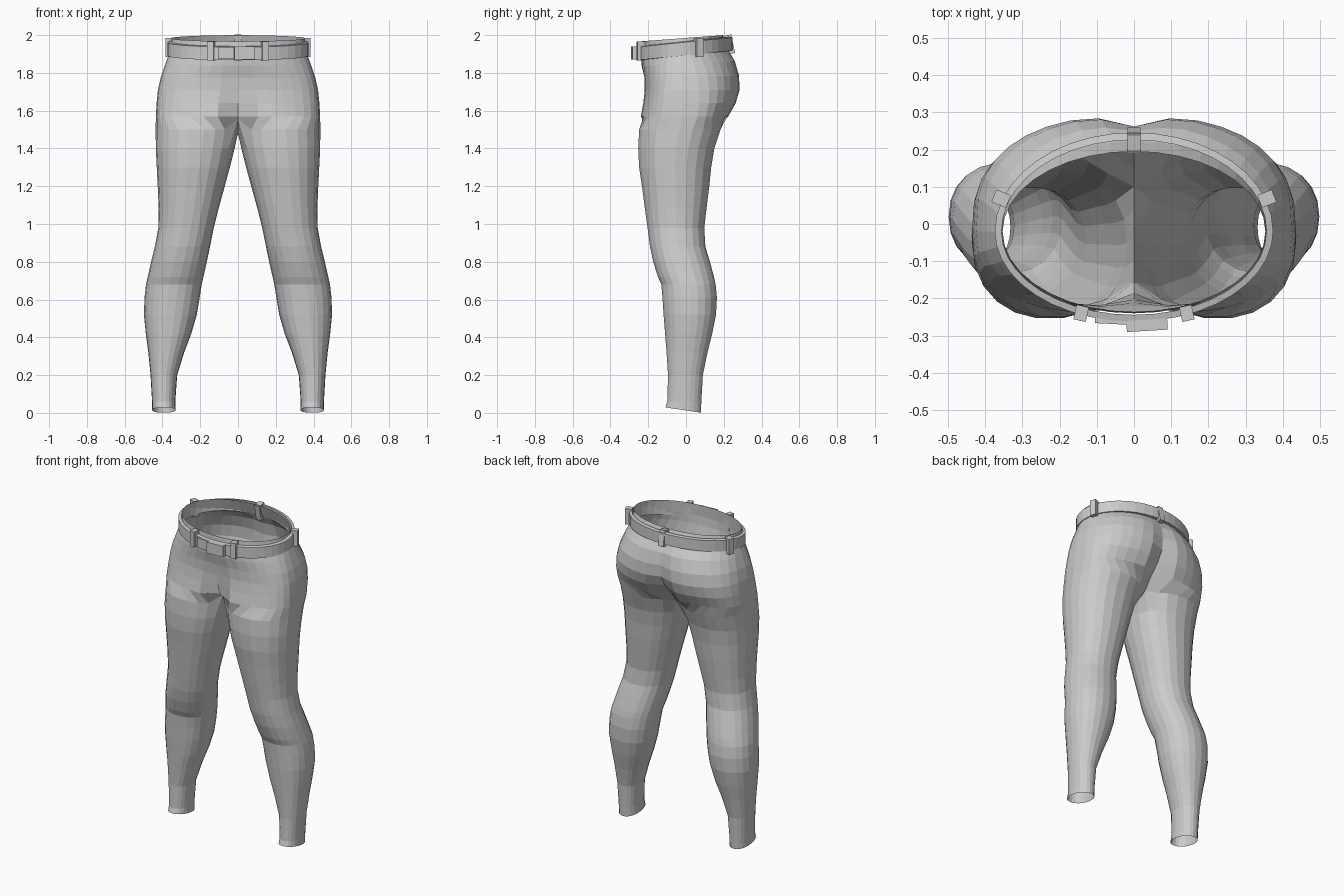
import bpy, bmesh, math
from mathutils import Matrix, Vector

if "Cube" in bpy.data.objects:
    bpy.data.objects.remove(bpy.data.objects["Cube"])

N = 22            # sides per leg
H = N - 4         # segments in each half ring of the pelvis


def spow(v, e):
    return math.copysign(abs(v) ** e, v)


def make_object(name, bm):
    bmesh.ops.recalc_face_normals(bm, faces=bm.faces)
    me = bpy.data.meshes.new(name)
    bm.to_mesh(me)
    bm.free()
    ob = bpy.data.objects.new(name, me)
    bpy.context.collection.objects.link(ob)
    return ob


def half_ring(X, yf, yfc, yb, ybc, e, segs=H):
    """Front centre -> outer side -> back centre, with optional centre creases."""
    cy = -0.02
    pts = []
    for k in range(segs + 1):
        a = math.pi * k / segs
        x = X * max(0.0, math.sin(a)) ** e
        c = spow(math.cos(a), e * e)
        y = cy + (yf - cy) * c if c > 0 else cy + (yb - cy) * -c
        crease = max(0.0, 1 - x / 0.11)
        y += crease * ((yfc - yf) if c > 0 else (ybc - yb))
        pts.append((0.0 if k in (0, segs) else x, y))
    return pts


# Leg sections: z, inner x, outer x, front y, back y
LEG = [
    (0.015, .33, .455, -.11, .08), (0.06, .332, .455, -.10, .082),
    (0.20, .322, .463, -.096, .09), (0.32, .285, .475, -.104, .115),
    (0.42, .247, .488, -.112, .14), (0.52, .218, .498, -.12, .16),
    (0.61, .203, .495, -.126, .165), (0.68, .192, .487, -.132, .158),
    (0.72, .183, .478, -.15, .15), (0.80, .165, .46, -.175, .128),
    (0.88, .148, .44, -.192, .104), (0.98, .128, .422, -.205, .098),
    (1.08, .103, .42, -.219, .11), (1.20, .07, .425, -.235, .125),
    (1.30, .043, .43, -.25, .135), (1.40, .018, .435, -.255, .152),
    (1.50, .0, .436, -.25, .185),
]
# Pelvis sections: z, half width, front, front centre, back, back centre, squareness, tilt
PELVIS = [
    (1.57, .435, -.243, -.185, .228, .15, .80, 0),
    (1.64, .431, -.23, -.203, .27, .215, .82, 0),
    (1.71, .424, -.222, -.212, .292, .255, .85, 0),
    (1.78, .408, -.224, -.22, .29, .262, .88, .02),
    (1.85, .384, -.235, -.235, .268, .25, .94, .05),
    (1.91, .362, -.24, -.24, .225, .22, 1, .07),
    (1.985, .353, -.236, -.236, .195, .195, 1, .075),
]

# Trousers: leg loft, crotch saddle on the centre line, then open half rings
bm = bmesh.new()
SADDLE = {2: (-.155, 1.555), 1: (-.10, 1.515), 0: (-.03, 1.48),
          N - 1: (.04, 1.475), N - 2: (.10, 1.50)}
rings = []
for i, (z, xi, xo, yf, yb) in enumerate(LEG):
    cx, cy, rx, ry = (xi + xo) / 2, (yf + yb) / 2, (xo - xi) / 2, (yb - yf) / 2
    ring = []
    for j in range(N):
        t = 2 * math.pi * j / N
        x = cx - rx * spow(math.cos(t), .92)
        y = cy - ry * spow(math.sin(t), .92)
        zz = z - .15 * (y - cy) if i == 0 else z
        if i == len(LEG) - 1 and j in SADDLE:
            x, (y, zz) = 0.0, SADDLE[j]
        ring.append(bm.verts.new((x, y, zz)))
    rings.append(ring)
for a, b in zip(rings, rings[1:]):
    for j in range(N):
        k = (j + 1) % N
        bm.faces.new((a[j], a[k], b[k], b[j]))
prev = rings[-1][2:N - 1]
for z, X, yf, yfc, yb, ybc, e, tilt in PELVIS:
    ring = [bm.verts.new((x, y, z + tilt * y))
            for x, y in half_ring(X, yf, yfc, yb, ybc, e)]
    for k in range(H):
        bm.faces.new((prev[k], prev[k + 1], ring[k + 1], ring[k]))
    prev = ring
trousers = make_object("trousers", bm)
mod = trousers.modifiers.new("mirror", 'MIRROR')
mod.use_clip = True
mod.merge_threshold = 0.0005


# Belt: closed band with a rectangular section, tilted down at the front
def belt_z(y):
    return 1.93 + 0.1 * y


def full_ring(X, yf, yb):
    h = half_ring(X, yf, yf, yb, yb, 1, 20)
    return h + [(-x, y) for x, y in h[-2:0:-1]]


bm = bmesh.new()
outer, inner = full_ring(.374, -.262, .246), full_ring(.356, -.244, .226)
loops = []
for (xo, yo), (xi, yi) in zip(outer, inner):
    loops.append([bm.verts.new((x, y, belt_z(yo) + dz)) for x, y, dz in
                  ((xo, yo, -.037), (xo, yo, .033), (xi, yi, .037), (xi, yi, -.037))])
for i, a in enumerate(loops):
    b = loops[(i + 1) % len(loops)]
    for k in range(4):
        m = (k + 1) % 4
        bm.faces.new((a[k], b[k], b[m], a[m]))
make_object("belt", bm)


# Boxes for loops and buckle, turned to face outwards
def block(name, loc, size, angle=0.0, lean=0.0):
    bm = bmesh.new()
    bmesh.ops.create_cube(bm, size=1)
    mat = (Matrix.Translation(Vector(loc)) @ Matrix.Rotation(angle, 4, 'Z')
           @ Matrix.Rotation(lean, 4, 'X') @ Matrix.Diagonal((*size, 1)))
    bmesh.ops.transform(bm, matrix=mat, verts=bm.verts)
    return make_object(name, bm)


for s, side in ((-1, "left"), (1, "right")):
    block(f"front_belt_loop_{side}", (s * .142, -.24, 1.915), (.034, .04, .1), s * .22)
    block(f"side_belt_loop_{side}", (s * .357, .068, 1.935), (.036, .042, .1), s * 1.95)
block("back_belt_loop", (0, .225, 1.95), (.036, .05, .1), 0, .2)
block("belt_tail", (-.05, -.262, 1.905), (.11, .014, .062), -.05)
block("buckle", (.035, -.272, 1.905), (.11, .03, .07), .06)
